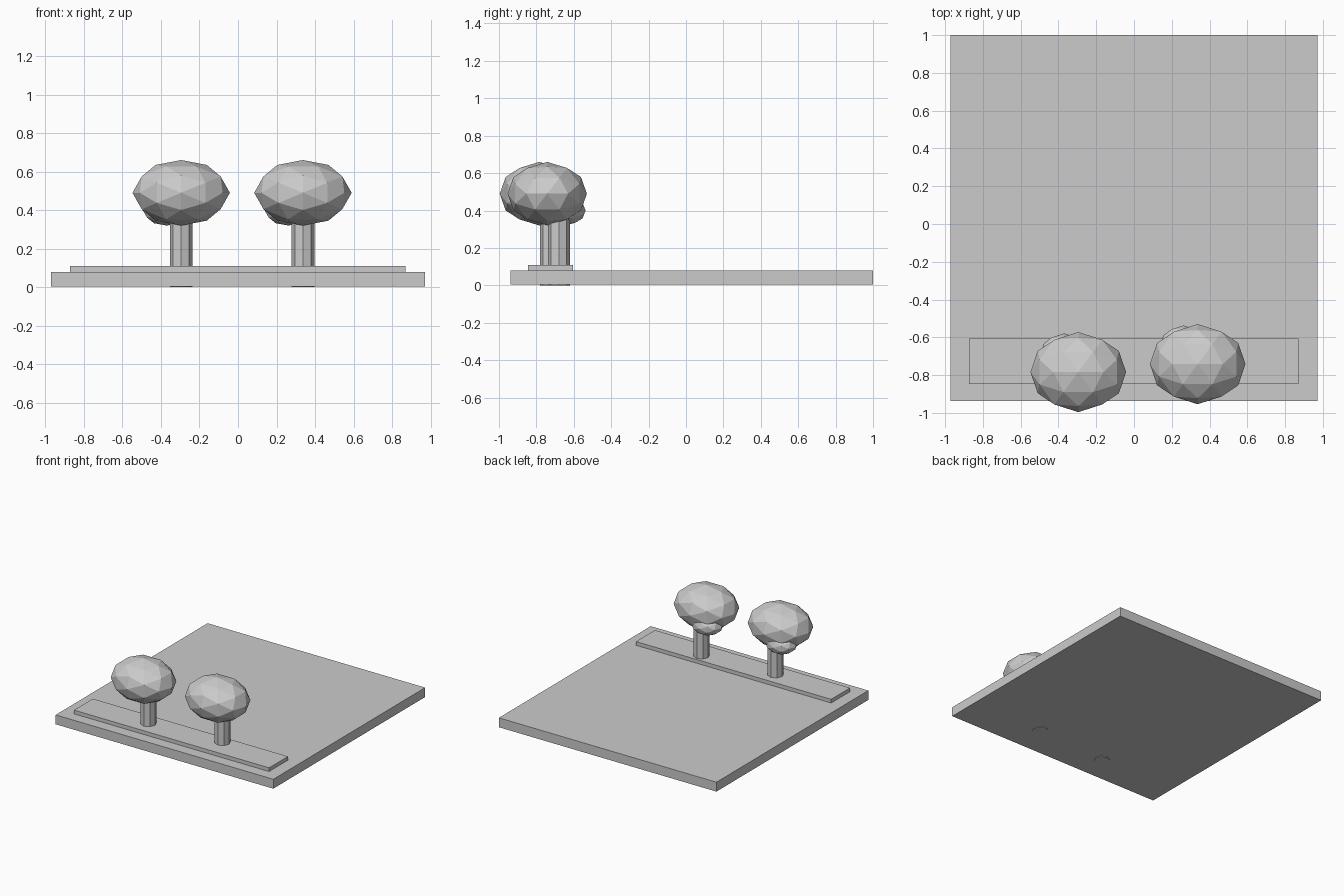
import bpy, bmesh, math
from mathutils import Matrix, Vector

if "Cube" in bpy.data.objects:
    bpy.data.objects.remove(bpy.data.objects["Cube"])


def finish(name, bm):
    mesh = bpy.data.meshes.new(name)
    bm.to_mesh(mesh)
    bm.free()
    obj = bpy.data.objects.new(name, mesh)
    bpy.context.collection.objects.link(obj)
    return obj


def box(name, lo, hi):
    lo, hi = Vector(lo), Vector(hi)
    bm = bmesh.new()
    m = Matrix.Translation((lo + hi) / 2) @ Matrix.Diagonal((*(hi - lo), 1))
    bmesh.ops.create_cube(bm, size=1, matrix=m)
    return finish(name, bm)


def blob(name, centre, radii):
    # icosphere turned so that its two-fold axes lie on x, y and z
    m = (Matrix.Translation(centre) @ Matrix.Diagonal((*radii, 1))
         @ Matrix.Rotation(-math.atan(2) / 2, 4, 'Y'))
    bm = bmesh.new()
    bmesh.ops.create_icosphere(bm, subdivisions=2, radius=1, matrix=m)
    return finish(name, bm)


def trunk(name, x, y, z0, z1, r):
    bm = bmesh.new()
    bmesh.ops.create_cone(bm, cap_ends=True, segments=8, radius1=r, radius2=r,
                          depth=z1 - z0,
                          matrix=Matrix.Translation((x, y, (z0 + z1) / 2)))
    return finish(name, bm)


# ground slab and raised planting strip
box("ground_slab", (-0.972, -0.938, 0.004), (0.972, 1.0, 0.08))
box("planting_strip", (-0.873, -0.846, 0.07), (0.87, -0.605, 0.11))

# two identical trees: trunk, main crown, small lower foliage at the back
for side, x, y in (("left", -0.295, -0.722), ("right", 0.337, -0.68)):
    trunk(f"{side}_trunk", x, y, 0.0, 0.40, 0.059)
    blob(f"{side}_crown", (x, y - 0.062, 0.49), (0.253, 0.212, 0.17))
    blob(f"{side}_lower_foliage", (x - 0.075, y + 0.035, 0.40), (0.125, 0.108, 0.08))
